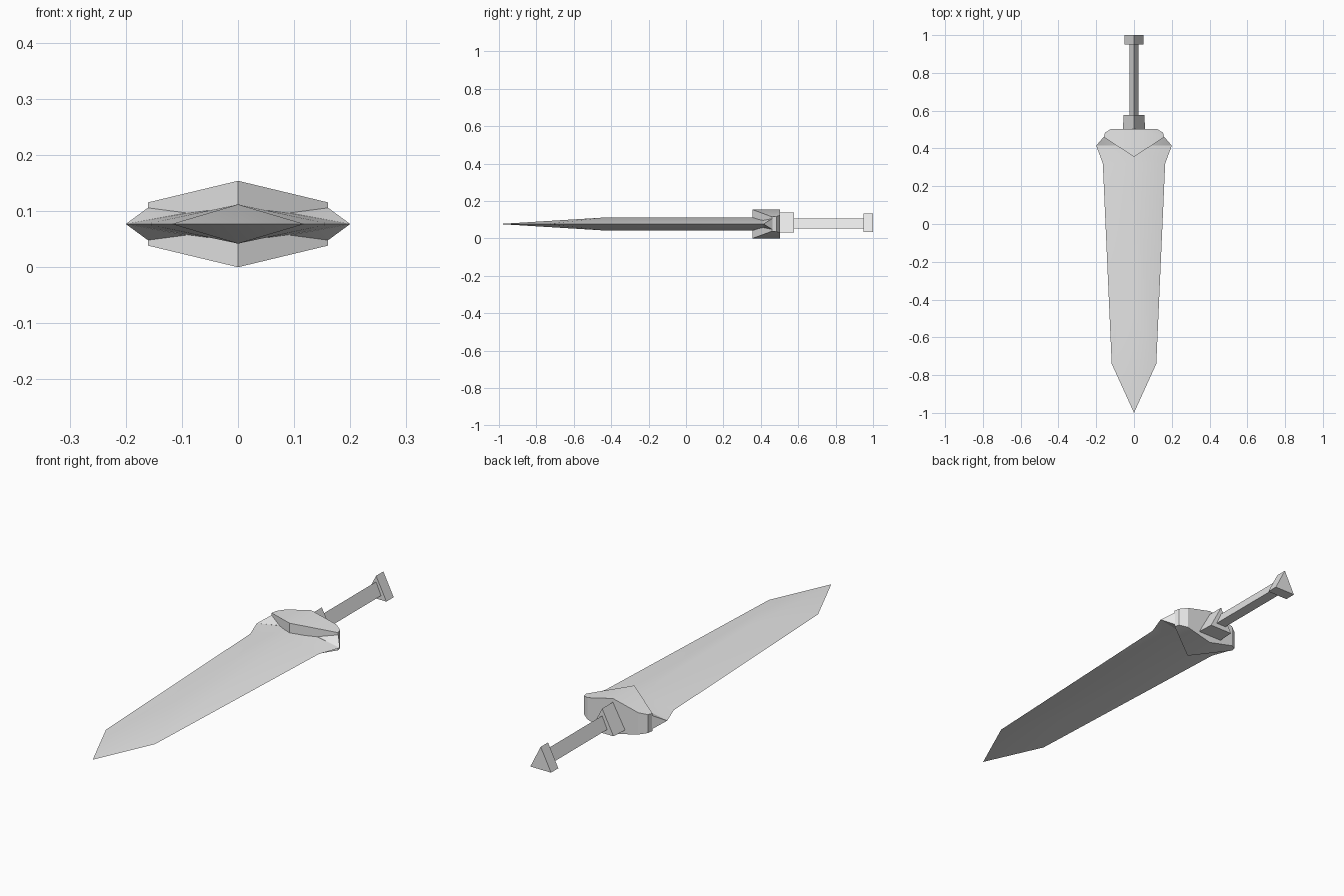
import bpy, bmesh, math

cube = bpy.data.objects.get("Cube")
if cube:
    bpy.data.objects.remove(cube, do_unlink=True)

MID = 0.077  # height of the blade's edge plane

steel = bpy.data.materials.new("plain_grey")
steel.use_nodes = True
steel.diffuse_color = (0.8, 0.8, 0.8, 1)
steel.node_tree.nodes["Principled BSDF"].inputs["Base Color"].default_value = (0.8, 0.8, 0.8, 1)


def finish(name, bm, angle=30):
    """Turn a bmesh into a shaded, coloured object."""
    bmesh.ops.remove_doubles(bm, verts=bm.verts, dist=1e-5)
    bmesh.ops.recalc_face_normals(bm, faces=bm.faces)
    mesh = bpy.data.meshes.new(name)
    bm.to_mesh(mesh)
    bm.free()
    mesh.materials.append(steel)
    ob = bpy.data.objects.new(name, mesh)
    bpy.context.collection.objects.link(ob)
    bpy.ops.object.select_all(action='DESELECT')
    ob.select_set(True)
    bpy.context.view_layer.objects.active = ob
    bpy.ops.object.shade_smooth_by_angle(angle=math.radians(angle))
    return ob


def face(bm, pts):
    bm.faces.new([bm.verts.new(p) for p in pts])


def tri_bar(name, y0, y1, half, bottom, top, flare=0.0):
    """Triangular bar along y with its point upward."""
    bm = bmesh.new()
    rings = []
    for y, w in ((y0, half + flare), (y1, half)):
        rings.append([bm.verts.new(p) for p in ((-w, y, bottom), (w, y, bottom), (0, y, top))])
    a, b = rings
    bm.faces.new(a)
    bm.faces.new(b)
    for i in range(3):
        j = (i + 1) % 3
        bm.faces.new((a[i], a[j], b[j], b[i]))
    finish(name, bm)


# Blade: edge outline and central ridge, repeated in four quarters
bm = bmesh.new()
for sx in (1, -1):
    for sz in (1, -1):
        tip = (0, -1.0, MID)
        e1, e2, e3 = [(sx * x, y, MID) for x, y in ((0.118, -0.74), (0.165, 0.32), (0.2, 0.415))]
        r1, r2, r3 = [(0, y, MID + sz * 0.035) for y in (-0.43, 0.32, 0.415)]
        face(bm, (tip, e1, r1))
        face(bm, (e1, e2, r2, r1))
        face(bm, (e2, e3, r3, r2))
    # closing face at the back, hidden in the guard
    face(bm, ((0, 0.415, MID + 0.035), (sx * 0.2, 0.415, MID), (0, 0.415, MID - 0.035)))
finish("blade", bm)

# Wings: pointed shoulders between blade and guard
for side, sx in (("left", 1), ("right", -1)):
    bm = bmesh.new()
    pts = [(0.2, 0.415, 0)]
    for sz in (1, -1):
        pts += [(0.09, 0.415, sz * 0.02), (0.155, 0.467, sz * 0.033), (0.09, 0.467, sz * 0.033)]
    verts = [bm.verts.new((sx * x, y, MID + z)) for x, y, z in pts]
    bmesh.ops.convex_hull(bm, input=verts)
    finish(side + "_wing", bm)

# Guard: V-fronted slab, thickest along the middle
outline = [(0, 0.355), (0.16, 0.46), (0.154, 0.483), (0.122, 0.503), (0, 0.503)]


def thick(x):
    return 0.077 - 0.24 * x


bm = bmesh.new()
for sx in (1, -1):
    for sz in (1, -1):
        face(bm, [(sx * x, y, MID + sz * thick(x)) for x, y in outline])
    for (x0, y0), (x1, y1) in zip(outline, outline[1:]):
        face(bm, ((sx * x0, y0, MID - thick(x0)), (sx * x1, y1, MID - thick(x1)),
                  (sx * x1, y1, MID + thick(x1)), (sx * x0, y0, MID + thick(x0))))
finish("guard", bm)

# Hilt: three triangular bars
tri_bar("collar", 0.495, 0.577, 0.055, 0.032, 0.138, 0.004)
tri_bar("handle", 0.57, 0.955, 0.024, 0.053, 0.107)
tri_bar("pommel", 0.95, 1.0, 0.05, 0.034, 0.133)
